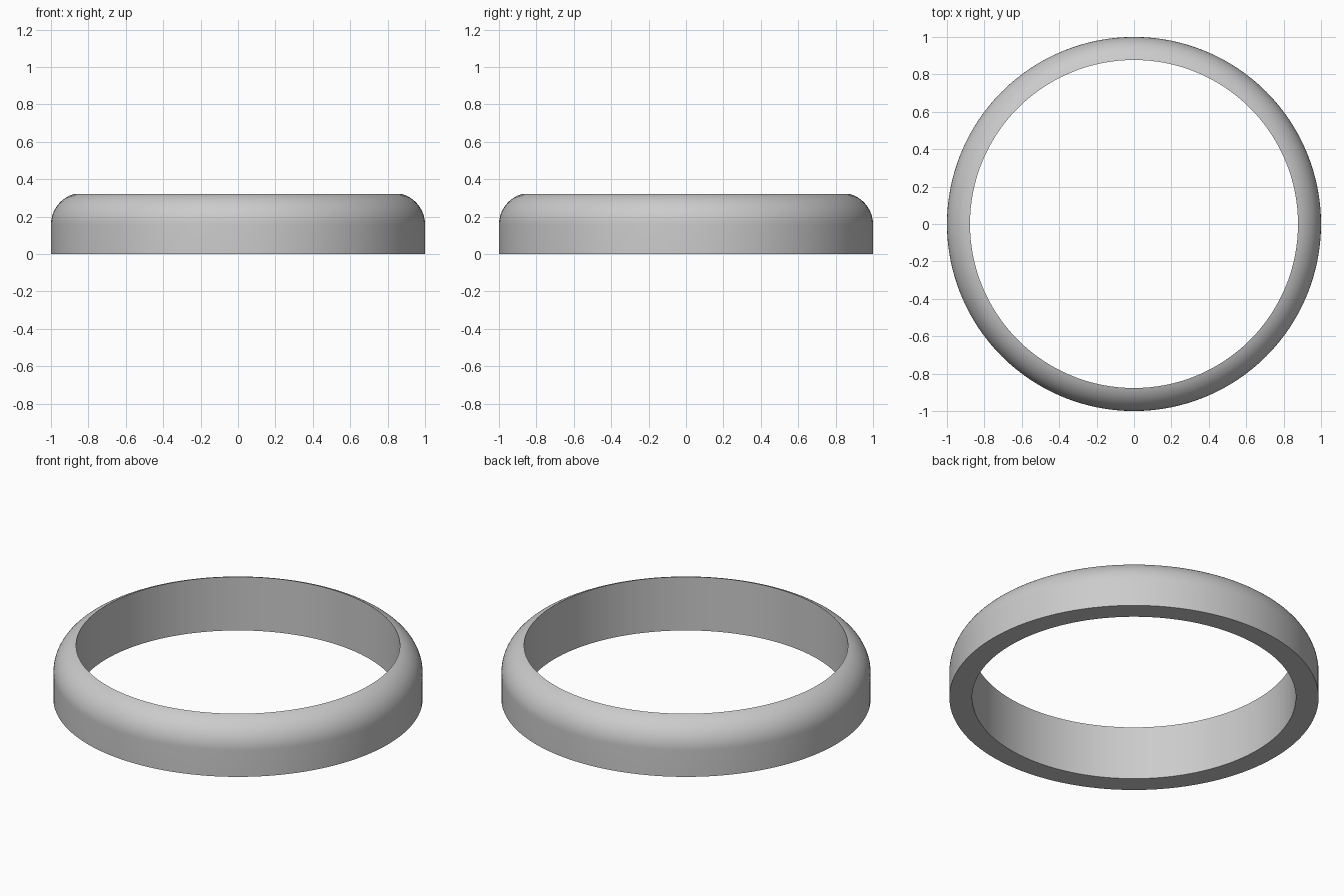
import bpy
import bmesh
import math

if "Cube" in bpy.data.objects:
    bpy.data.objects.remove(bpy.data.objects["Cube"])

SEGMENTS = 128
INNER_R, OUTER_R = 0.877, 1.0
ARC_R, ARC_Z = 0.17, 0.157      # rounded shoulder: radius and centre height
ARC_STEPS = 14

# Cross-section: flat base, upright outer wall, rounded shoulder, inner wall
arc_x = OUTER_R - ARC_R
end_angle = math.acos((INNER_R - arc_x) / ARC_R)
profile = [(INNER_R, 0.0), (OUTER_R, 0.0)]
for i in range(ARC_STEPS + 1):
    a = end_angle * i / ARC_STEPS
    profile.append((arc_x + ARC_R * math.cos(a), ARC_Z + ARC_R * math.sin(a)))

# Revolve the closed section around z
bm = bmesh.new()
rings = []
for s in range(SEGMENTS):
    t = 2 * math.pi * s / SEGMENTS
    rings.append([bm.verts.new((r * math.cos(t), r * math.sin(t), z)) for r, z in profile])
n = len(profile)
for s in range(SEGMENTS):
    a, b = rings[s], rings[(s + 1) % SEGMENTS]
    for i in range(n):
        j = (i + 1) % n
        bm.faces.new((a[i], b[i], b[j], a[j]))
bmesh.ops.recalc_face_normals(bm, faces=bm.faces)
mesh = bpy.data.meshes.new("ring_band")
bm.to_mesh(mesh)
bm.free()

# Plain grey band
grey = bpy.data.materials.new("light grey")
grey.diffuse_color = (0.6, 0.6, 0.6, 1.0)
grey.use_nodes = True
grey.node_tree.nodes["Principled BSDF"].inputs["Base Color"].default_value = grey.diffuse_color
mesh.materials.append(grey)
band = bpy.data.objects.new("ring_band", mesh)
bpy.context.collection.objects.link(band)

# Smooth curved surfaces, crisp rims
bpy.context.view_layer.objects.active = band
band.select_set(True)
bpy.ops.object.shade_smooth_by_angle(angle=math.radians(30))
